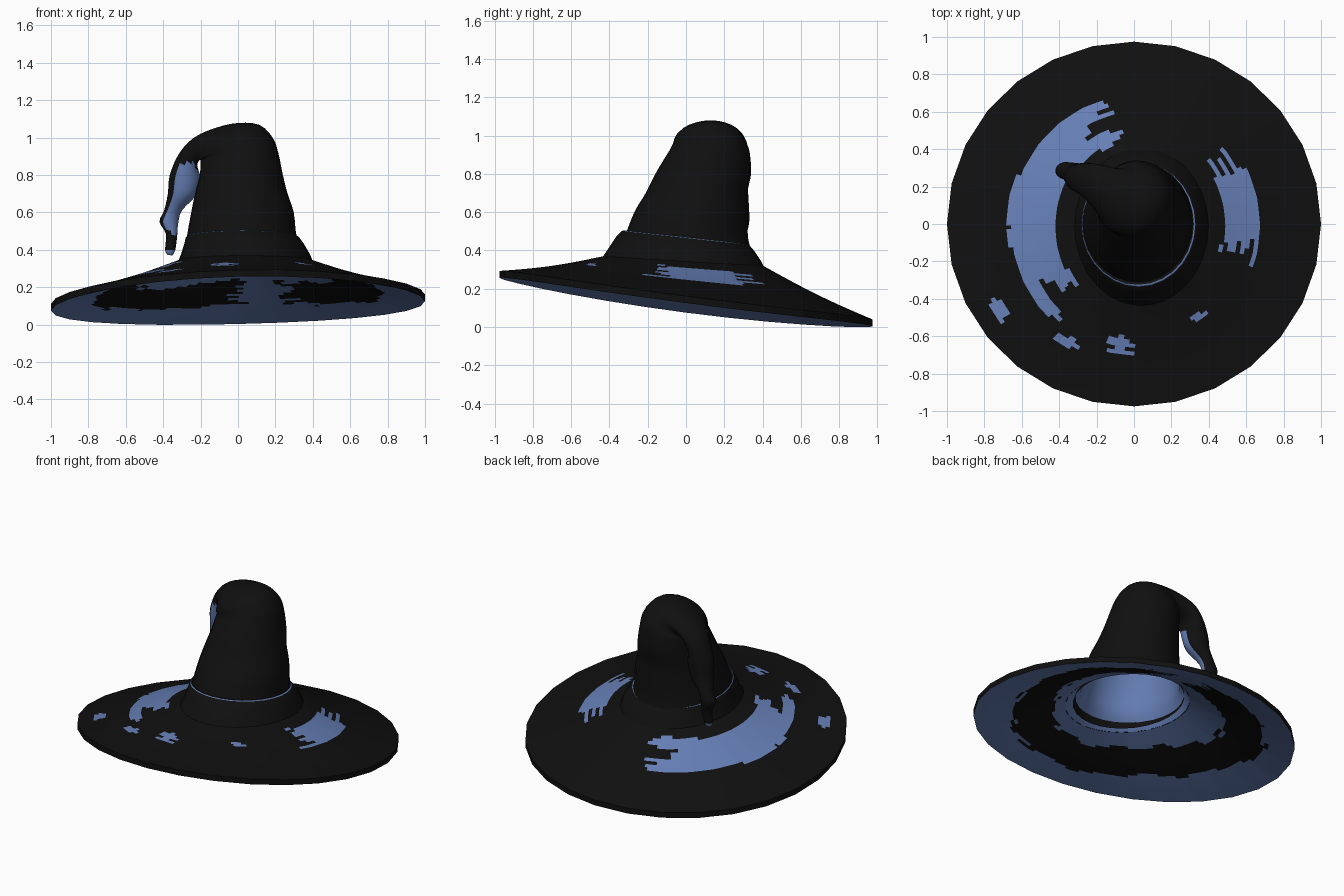
import bpy, bmesh, random
from math import sin, cos, pi, degrees, hypot, atan2
from mathutils import Vector

if "Cube" in bpy.data.objects:
    bpy.data.objects.remove(bpy.data.objects["Cube"])

random.seed(4)


def material(name, rgb):
    m = bpy.data.materials.new(name)
    m.diffuse_color = (*rgb, 1)
    m.use_nodes = True
    m.node_tree.nodes["Principled BSDF"].inputs["Base Color"].default_value = m.diffuse_color
    return m


BLACK = material("black_felt", (0.005, 0.005, 0.005))
BLUE = material("blue_highlight", (0.13, 0.21, 0.46))


def loft(name, rings, paint, flip=False, cap=False, angle=40):
    """Skin a list of closed rings; paint(i, j) returns 0 black or 1 blue."""
    bm = bmesh.new()
    vs = [[bm.verts.new(p) for p in ring] for ring in rings]
    n = len(rings[0])
    for i in range(len(rings) - 1):
        for j in range(n):
            k = (j + 1) % n
            q = [vs[i][j], vs[i + 1][j], vs[i + 1][k], vs[i][k]]
            f = bm.faces.new(q[::-1] if flip else q)
            f.material_index = paint(i, j)
    if cap:
        f = bm.faces.new(vs[-1] if flip else vs[-1][::-1])
        f.material_index = paint(len(rings) - 1, 0)
    me = bpy.data.meshes.new(name)
    bm.to_mesh(me)
    bm.free()
    me.materials.append(BLACK)
    me.materials.append(BLUE)
    ob = bpy.data.objects.new(name, me)
    bpy.context.collection.objects.link(ob)
    bpy.ops.object.select_all(action='DESELECT')
    ob.select_set(True)
    bpy.context.view_layer.objects.active = ob
    bpy.ops.object.shade_smooth_by_angle(angle=angle * pi / 180)
    return ob


def tilted_ring(cx, cy, rx, ry, z, slope, n=28):
    out = []
    for j in range(n):
        a = 2 * pi * j / n
        x, y = cx + rx * cos(a), cy + ry * sin(a)
        out.append(Vector((x, y, z - slope * y)))
    return out


# Brim: many-sided tilted disc, dense enough to carry the ragged highlights
SIDES, SUB, ROWS = 28, 8, 26
N = SIDES * SUB


def rim_point(s):
    a = 2 * pi * s / SIDES
    x, y = cos(a), 0.975 * sin(a)
    return Vector((x, y, 0.148 - 0.13 * y - 0.03 * x * x + 0.025 * x))


corners = [rim_point(s) for s in range(SIDES)]
rim = [corners[j // SUB].lerp(corners[(j // SUB + 1) % SIDES], (j % SUB) / SUB) for j in range(N)]
collar = tilted_ring(0.04, -0.015, 0.355, 0.42, 0.325, 0.06, N)


def brim_ring(t, dz, pull=1.0):
    return [(c.lerp(r, t)) * 1 + Vector((0, 0, dz - 0.012 * sin(pi * t)))
            for c, r in zip(collar, rim)]


steps = [i / ROWS for i in range(ROWS + 1)]
brim_rings = [brim_ring(t, 0.018) for t in steps] + [brim_ring(t, -0.018) for t in reversed(steps)]

# Highlight patches on top: start angle, end angle, inner radius, outer radius, raggedness
PATCHES = [(108, 222, 0.43, 0.67, 13), (-13, 34, 0.48, 0.68, 8), (210, 216, 0.82, 0.88, 2),
           (237, 245, 0.68, 0.76, 3), (259, 268, 0.60, 0.70, 4), (303, 308, 0.59, 0.63, 2)]
jit = [[random.uniform(-1, 1) for _ in range(2 * ROWS + 2)] for _ in range(20)]


def paint_brim(i, j):
    p = (brim_rings[i][j] + brim_rings[i + 1][(j + 1) % N]) / 2
    r, a = hypot(p.x, p.y), degrees(atan2(p.y, p.x)) % 360
    if i < ROWS:
        for k, (a0, a1, r0, r1, rag) in enumerate(PATCHES):
            b = a - 360 if a0 < 0 and a > 180 else a
            if r0 < r < r1 and a0 + rag * jit[k][i] < b < a1 + rag * jit[k + 8][i]:
                return 1
        return 0
    if i == ROWS:
        return 0
    # ragged black ring on the underside, broken at the back
    g = 7 * jit[15][i]
    if 66 + g < a < 90 + 7 * jit[16][i]:
        return 1
    w = 0.035 * sin(3 * a * pi / 180) + 0.02 * sin(11 * a * pi / 180 + 6 * jit[17][i])
    return 0 if 0.52 + w < r < 0.77 + w else 1


loft("brim", brim_rings, paint_brim)

# Crown and drooping tip: inner x,z / outer x,z of each ring, then y centre and y radius
KEYS = [(-.29, .33, .36, .33, -.01, .37), (-.275, .46, .315, .46, 0, .325),
        (-.25, .60, .298, .60, .025, .295), (-.23, .70, .265, .70, .055, .265),
        (-.205, .80, .24, .80, .09, .25), (-.20, .865, .215, .92, .115, .22),
        (-.20, .88, .185, 1.0, .125, .20), (-.205, .88, .115, 1.068, .12, .18),
        (-.21, .875, 0, 1.078, .135, .165), (-.215, .865, -.12, 1.052, .17, .145),
        (-.218, .85, -.235, 1.0, .21, .115), (-.21, .82, -.315, .915, .235, .09),
        (-.20, .775, -.365, .80, .245, .08), (-.225, .69, -.375, .70, .255, .07),
        (-.30, .61, -.395, .61, .28, .05), (-.32, .54, -.42, .55, .285, .045),
        (-.325, .475, -.385, .485, .28, .035), (-.335, .40, -.39, .40, .275, .025),
        (-.35, .37, -.375, .372, .275, .012)]
FINE = 3


def spline(t):
    i = min(int(t), len(KEYS) - 2)
    f = t - i
    p = [KEYS[max(0, min(len(KEYS) - 1, i + d))] for d in (-1, 0, 1, 2)]
    return [0.5 * (2 * b + (c - a) * f + (2 * a - 5 * b + 4 * c - d) * f * f
                   + (3 * b - a - 3 * c + d) * f ** 3) for a, b, c, d in zip(*p)]


def crown_ring(t, scale=1.0, n=28):
    xi, zi, xo, zo, yc, ry = spline(t)
    c = Vector(((xi + xo) / 2, yc, (zi + zo) / 2))
    u = Vector(((xo - xi) / 2, 0, (zo - zi) / 2)) * scale
    v = Vector((0, ry * scale, 0))
    return [c + u * cos(2 * pi * j / n) + v * sin(2 * pi * j / n) for j in range(n)]


def paint_crown(i, j):
    t, a = i / FINE, 360 * (j + 0.5) / 28
    if t >= 17:
        return 1
    spread = 75 * min(1, max(0, t - 10.5)) if t < 15.5 else 30
    return 1 if 10.6 < t < 16 and abs(a - 240) < spread else 0


loft("crown_and_tip", [crown_ring(i / FINE) for i in range((len(KEYS) - 1) * FINE + 1)],
     paint_crown, flip=True, cap=True, angle=60)

# Blue lining: hollow inside of the crown
lining = [tilted_ring(0.04, -0.015, 0.355, 0.42, 0.307, 0.06)]
lining += [crown_ring(t / 2, 0.94) for t in range(1, 15)]
loft("crown_lining", lining, lambda i, j: 1, cap=True, angle=60)

# Hat band: flared collar with a thin blue upper edge
band = [tilted_ring(0.04, -0.015, 0.365, 0.43, 0.325, 0.06),
        tilted_ring(0.04, -0.01, 0.345, 0.40, 0.375, 0.07),
        tilted_ring(0.032, -0.005, 0.318, 0.36, 0.435, 0.10),
        tilted_ring(0.024, -0.002, 0.304, 0.332, 0.465, 0.11),
        tilted_ring(0.022, 0, 0.298, 0.325, 0.469, 0.11),
        tilted_ring(0.02, 0, 0.280, 0.310, 0.465, 0.11)]
loft("hat_band", band, lambda i, j: 1 if i == 3 else 0, flip=True)
